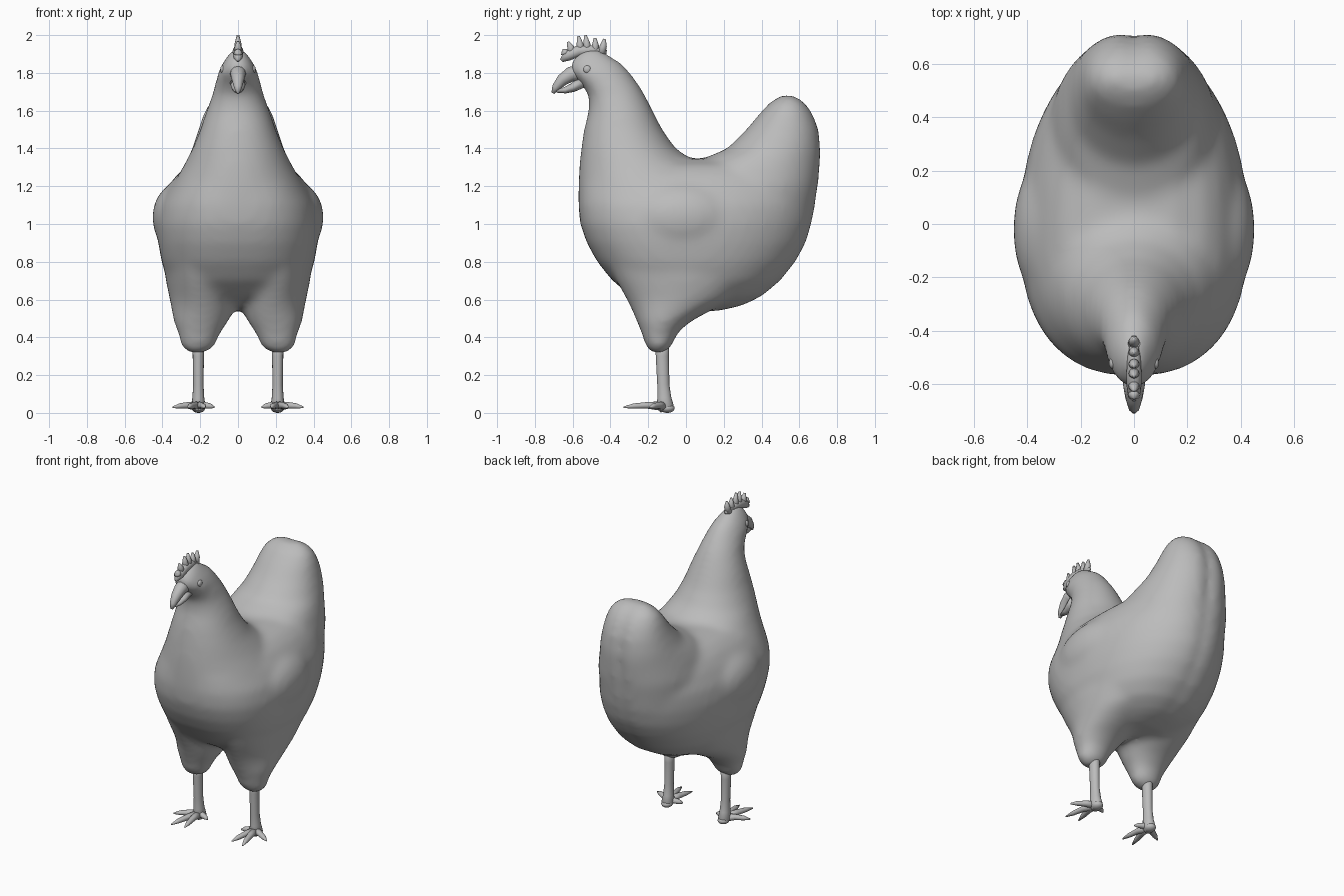
import bpy, bmesh, math
from mathutils import Vector

grey = bpy.data.materials.new("plain_grey")
grey.diffuse_color = (0.5, 0.5, 0.5, 1)


def make_object(name, bm):
    bmesh.ops.recalc_face_normals(bm, faces=bm.faces)
    me = bpy.data.meshes.new(name)
    bm.to_mesh(me)
    bm.free()
    me.materials.append(grey)
    me.polygons.foreach_set("use_smooth", [True] * len(me.polygons))
    ob = bpy.data.objects.new(name, me)
    bpy.context.collection.objects.link(ob)
    return ob


def skin(bm, rings):
    """Join closed rings of points into a capped shell."""
    rows = [[bm.verts.new(p) for p in r] for r in rings]
    n = len(rows[0])
    for a, b in zip(rows, rows[1:]):
        for i in range(n):
            j = (i + 1) % n
            bm.faces.new((a[i], a[j], b[j], b[i]))
    bm.faces.new(rows[0][::-1])
    bm.faces.new(rows[-1])


def loft(bm, sections, front=2.0, back=2.0, mid=0.5, groove=0.0, n=64):
    """Stack level superellipses: (z, front y, back y, half width, centre x)."""
    rings = []
    for z, y0, y1, w, cx in sections:
        ym = y0 + (y1 - y0) * mid
        ring = []
        for i in range(n):
            a = 2 * math.pi * i / n
            c, s = math.cos(a), math.sin(a)
            power, reach = (back, y1 - ym) if s > 0 else (front, ym - y0)
            x = w * math.copysign(abs(c) ** (2 / power), c)
            y = ym + reach * math.copysign(abs(s) ** (2 / power), s)
            if s > 0:
                y -= groove * math.exp(-(x / 0.03) ** 2)
            ring.append((cx + x, y, z))
        rings.append(ring)
    skin(bm, rings)


def tube(bm, pts, radii, wide=1.0, n=12):
    """Tapered tube along a path; wide scales it sideways."""
    pts = [Vector(p) for p in pts]
    side = (pts[-1] - pts[0]).cross(Vector((0, 0, 1)))
    side = side.normalized() if side.length > 0.005 else Vector((1, 0, 0))
    rings = []
    for i, (p, r) in enumerate(zip(pts, radii)):
        d = (pts[min(i + 1, len(pts) - 1)] - pts[max(i - 1, 0)]).normalized()
        up = side.cross(d).normalized()
        rings.append([p + side * (r * wide * math.cos(2 * math.pi * k / n))
                      + up * (r * math.sin(2 * math.pi * k / n)) for k in range(n)])
    skin(bm, rings)


def ellipsoid(bm, centre, size):
    vs = bmesh.ops.create_uvsphere(bm, u_segments=24, v_segments=14, radius=1)["verts"]
    for v in vs:
        v.co = Vector([c + s * q for c, s, q in zip(centre, size, v.co)])


# Body: trunk, neck and head, tail, wings and thighs fused into one skin
bm = bmesh.new()
loft(bm, [(0.54, 0.00, 0.18, 0.14, 0), (0.57, -0.18, 0.31, 0.22, 0),
          (0.62, -0.29, 0.41, 0.31, 0), (0.70, -0.39, 0.505, 0.37, 0),
          (0.80, -0.47, 0.585, 0.405, 0), (0.90, -0.525, 0.64, 0.422, 0),
          (1.00, -0.56, 0.67, 0.43, 0), (1.10, -0.57, 0.69, 0.415, 0),
          (1.20, -0.565, 0.70, 0.368, 0), (1.26, -0.55, 0.70, 0.325, 0),
          (1.31, -0.50, 0.67, 0.265, 0), (1.345, -0.35, 0.55, 0.15, 0)],
     2.5, 2.1, 0.44, 0.012)
loft(bm, [(1.10, -0.57, 0.25, 0.38, 0), (1.20, -0.57, 0.20, 0.35, 0),
          (1.30, -0.565, 0.09, 0.292, 0), (1.40, -0.555, -0.055, 0.24, 0),
          (1.50, -0.54, -0.125, 0.20, 0), (1.60, -0.515, -0.175, 0.167, 0),
          (1.68, -0.515, -0.215, 0.138, 0), (1.74, -0.555, -0.25, 0.122, 0),
          (1.80, -0.615, -0.295, 0.107, 0), (1.85, -0.615, -0.335, 0.084, 0),
          (1.89, -0.59, -0.40, 0.056, 0), (1.925, -0.55, -0.45, 0.032, 0)], 2.1, 2.0)
loft(bm, [(1.00, -0.10, 0.67, 0.32, 0), (1.20, -0.05, 0.705, 0.315, 0),
          (1.30, 0.02, 0.715, 0.285, 0), (1.35, 0.10, 0.72, 0.265, 0),
          (1.40, 0.22, 0.72, 0.243, 0), (1.50, 0.32, 0.71, 0.21, 0),
          (1.58, 0.385, 0.68, 0.185, 0), (1.64, 0.44, 0.64, 0.155, 0),
          (1.68, 0.50, 0.585, 0.095, 0)], 2.0, 2.2, 0.5, 0.02)
for s in (-1, 1):
    ellipsoid(bm, (s * 0.30, -0.02, 1.035), (0.155, 0.29, 0.19))
    loft(bm, [(0.32, -0.185, -0.105, 0.055, s * 0.215), (0.35, -0.215, -0.075, 0.09, s * 0.213),
              (0.42, -0.235, -0.045, 0.112, s * 0.205), (0.48, -0.26, 0.02, 0.143, s * 0.197),
              (0.54, -0.285, 0.13, 0.165, s * 0.186), (0.60, -0.315, 0.24, 0.175, s * 0.186),
              (0.70, -0.37, 0.34, 0.19, s * 0.192), (0.82, -0.42, 0.37, 0.185, s * 0.21),
              (0.95, -0.40, 0.34, 0.15, s * 0.24)])
body = make_object("body", bm)
fuse = body.modifiers.new("fuse", 'REMESH')
fuse.mode = 'VOXEL'
fuse.voxel_size = 0.02
fuse.use_smooth_shade = True
relax = body.modifiers.new("relax", 'SMOOTH')
relax.factor = 0.5
relax.iterations = 18

# Beak: upper and lower halves with an open gap
bm = bmesh.new()
tube(bm, [(0, -0.56, 1.80), (0, -0.61, 1.793), (0, -0.655, 1.762), (0, -0.69, 1.722),
          (0, -0.705, 1.692)], [0.045, 0.04, 0.032, 0.021, 0.008])
make_object("upper_beak", bm)
bm = bmesh.new()
tube(bm, [(0, -0.55, 1.75), (0, -0.60, 1.722), (0, -0.64, 1.708), (0, -0.685, 1.703)],
     [0.03, 0.024, 0.017, 0.008], 1.45)
make_object("lower_beak", bm)

# Comb: low ridge with a row of spikes
bm = bmesh.new()
tube(bm, [(0, -0.66, 1.865), (0, -0.63, 1.89), (0, -0.57, 1.915), (0, -0.50, 1.92),
          (0, -0.42, 1.91)], [0.010, 0.028, 0.03, 0.026, 0.010], 0.95)
for y, tip_y, tip_z in [(-0.64, -0.655, 1.92), (-0.605, -0.625, 1.965), (-0.56, -0.57, 1.995),
                        (-0.525, -0.533, 2.0), (-0.485, -0.482, 1.985), (-0.45, -0.432, 1.98)]:
    tube(bm, [(0, y, 1.90), (0, (y + tip_y) / 2 + 0.004, (1.90 + tip_z) / 2 + 0.005),
              (0, tip_y, tip_z)], [0.024, 0.018, 0.007])
make_object("comb", bm)

for s, side in ((-1, "left"), (1, "right")):
    # Eye
    bm = bmesh.new()
    ellipsoid(bm, (s * 0.081, -0.522, 1.818), (0.013, 0.021, 0.021))
    make_object(side + "_eye", bm)

    # Leg and foot with four splayed toes
    bm = bmesh.new()
    x = s * 0.21
    tube(bm, [(x, -0.125, 0.42), (x, -0.125, 0.30), (x, -0.12, 0.15), (x, -0.115, 0.08),
              (x, -0.11, 0.035), (x, -0.105, 0.008)],
         [0.038, 0.035, 0.032, 0.037, 0.045, 0.03], 0.85, 16)
    for dx, dy in [(-0.085, -0.03), (-0.035, -0.20), (0.055, -0.215), (0.135, -0.075)]:
        pts = [(x + s * dx * t, -0.115 + dy * t, z)
               for t, z in ((0, 0.035), (0.4, 0.04), (0.75, 0.036), (1, 0.03))]
        tube(bm, pts, [0.026, 0.018, 0.014, 0.004], 1.1)
    ellipsoid(bm, (x, -0.10, 0.025), (0.035, 0.04, 0.025))
    make_object(side + "_leg", bm)
